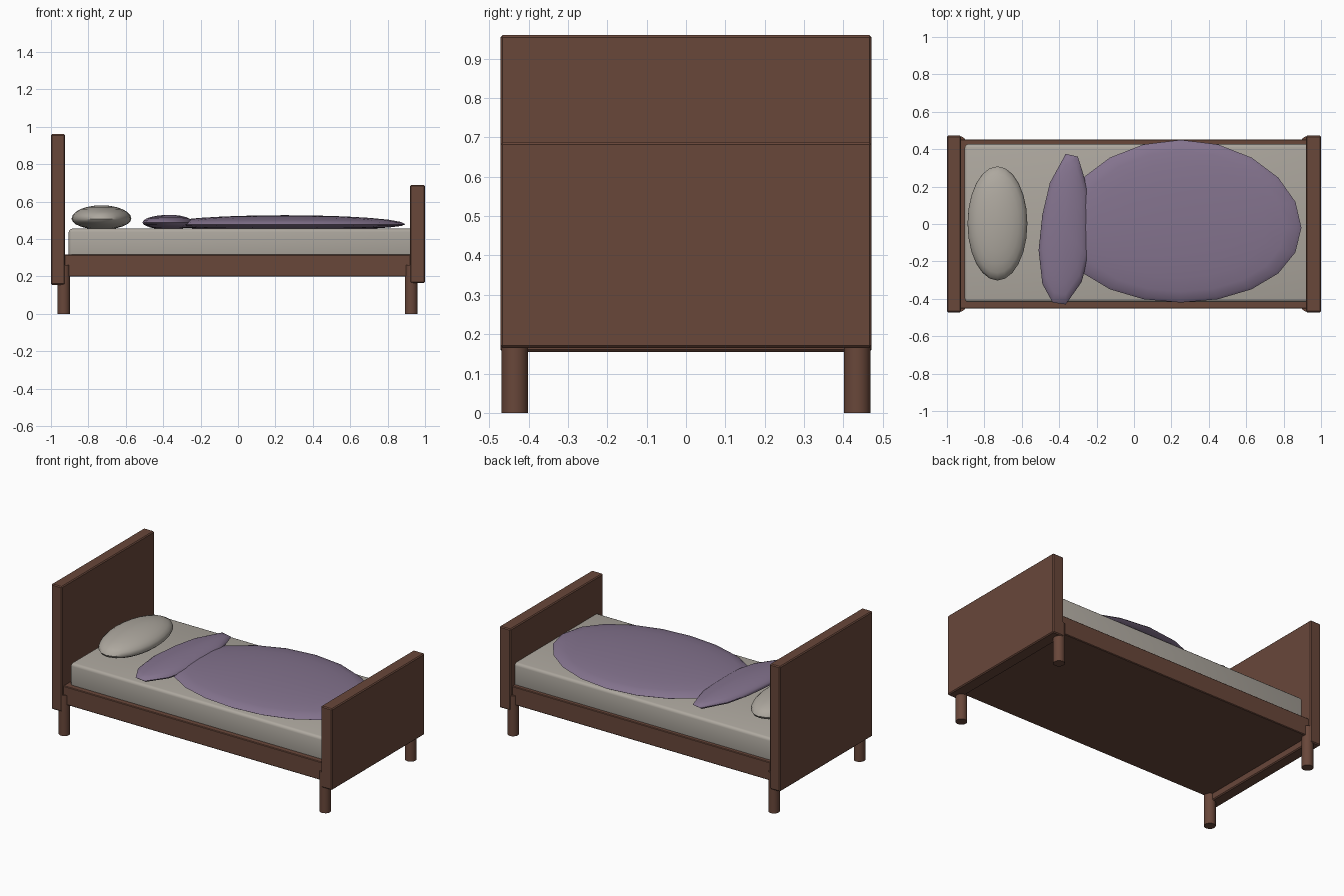
import bpy, bmesh
from math import sin, cos, pi, radians

cube = bpy.data.objects.get("Cube")
if cube:
    bpy.data.objects.remove(cube, do_unlink=True)


def material(name, rgb):
    mat = bpy.data.materials.new(name)
    mat.use_nodes = True
    mat.diffuse_color = (*rgb, 1)
    mat.node_tree.nodes["Principled BSDF"].inputs["Base Color"].default_value = (*rgb, 1)
    return mat


wood = material("brown wood", (0.14, 0.063, 0.042))
linen = material("pale linen", (0.42, 0.39, 0.345))
purple = material("dusty purple", (0.23, 0.172, 0.27))


def finish(name, bm, mat, angle=35):
    """Turn a bmesh into a shaded, coloured object."""
    bmesh.ops.recalc_face_normals(bm, faces=bm.faces)
    mesh = bpy.data.meshes.new(name)
    bm.to_mesh(mesh)
    bm.free()
    mesh.materials.append(mat)
    obj = bpy.data.objects.new(name, mesh)
    bpy.context.collection.objects.link(obj)
    bpy.ops.object.select_all(action='DESELECT')
    obj.select_set(True)
    bpy.context.view_layer.objects.active = obj
    bpy.ops.object.shade_smooth_by_angle(angle=radians(angle))
    return obj


def box(name, xs, ys, zs, mat, bevel, segments=1):
    """Bevelled box given by its extents."""
    bm = bmesh.new()
    bmesh.ops.create_cube(bm, size=1)
    for v in bm.verts:
        for i, (low, high) in enumerate((xs, ys, zs)):
            v.co[i] = (low + high) / 2 + v.co[i] * (high - low)
    bmesh.ops.bevel(bm, geom=bm.edges[:], offset=bevel, segments=segments,
                    profile=0.5, affect='EDGES')
    return finish(name, bm, mat)


def cushion(name, centre, outline, low, mid, top, mat, steps=6):
    """Puffed shape: an outline domed above and below its seam."""
    bm = bmesh.new()
    cx, cy = centre
    rings = []
    for i in range(1 - steps, steps):
        a = i / steps * pi / 2
        z = mid + sin(a) * (top - mid if i > 0 else mid - low)
        rings.append([bm.verts.new((cx + (x - cx) * cos(a), cy + (y - cy) * cos(a), z))
                      for x, y in outline])
    n = len(outline)
    for lower, upper in zip(rings, rings[1:]):
        for k in range(n):
            j = (k + 1) % n
            bm.faces.new((lower[k], lower[j], upper[j], upper[k]))
    for ring, z in ((rings[0], low), (rings[-1], top)):
        pole = bm.verts.new((cx, cy, z))
        for k in range(n):
            bm.faces.new((ring[k], ring[(k + 1) % n], pole))
    return finish(name, bm, mat, 50)


def ellipse(cx, cy, rx, ry, n, sag=0):
    """Ellipse points; sag bends both ends towards -y."""
    angles = [2 * pi * k / n for k in range(n)]
    return [(cx + rx * cos(a), cy + ry * sin(a) - sag * cos(a) ** 2) for a in angles]


# Wooden bedstead
box("headboard", (-1, -0.925), (-0.472, 0.472), (0.155, 0.96), wood, 0.006)
box("footboard", (0.92, 1), (-0.472, 0.472), (0.165, 0.688), wood, 0.006)
box("bed_frame", (-0.94, 0.935), (-0.452, 0.452), (0.198, 0.316), wood, 0.004)

# Round legs
for end, x in (("head", -0.932), ("foot", 0.926)):
    for side, y in (("right", -0.435), ("left", 0.435)):
        bm = bmesh.new()
        bmesh.ops.create_cone(bm, cap_ends=True, segments=16, radius1=0.034,
                              radius2=0.034, depth=0.26)
        bmesh.ops.translate(bm, verts=bm.verts, vec=(x, y, 0.13))
        finish(end + "_leg_" + side, bm, wood)

# Mattress
box("mattress", (-0.905, 0.935), (-0.417, 0.427), (0.3, 0.455), linen, 0.018, 3)

# Bedding
cushion("pillow", (-0.73, 0.003), ellipse(-0.73, 0.003, 0.16, 0.305, 24),
        0.45, 0.508, 0.58, linen)
cushion("blanket", (0.25, 0.015), ellipse(0.25, 0.015, 0.645, 0.435, 20, 0.035),
        0.445, 0.478, 0.527, purple)
fold_outline = [(-0.365, 0.375), (-0.45, 0.22), (-0.49, 0.05), (-0.51, -0.14),
                (-0.49, -0.32), (-0.435, -0.42), (-0.365, -0.43), (-0.28, -0.31),
                (-0.245, -0.18), (-0.243, 0.03), (-0.25, 0.19), (-0.275, 0.28),
                (-0.3, 0.36)]
cushion("folded_blanket_edge", (-0.365, -0.03), fold_outline,
        0.45, 0.488, 0.529, purple)
